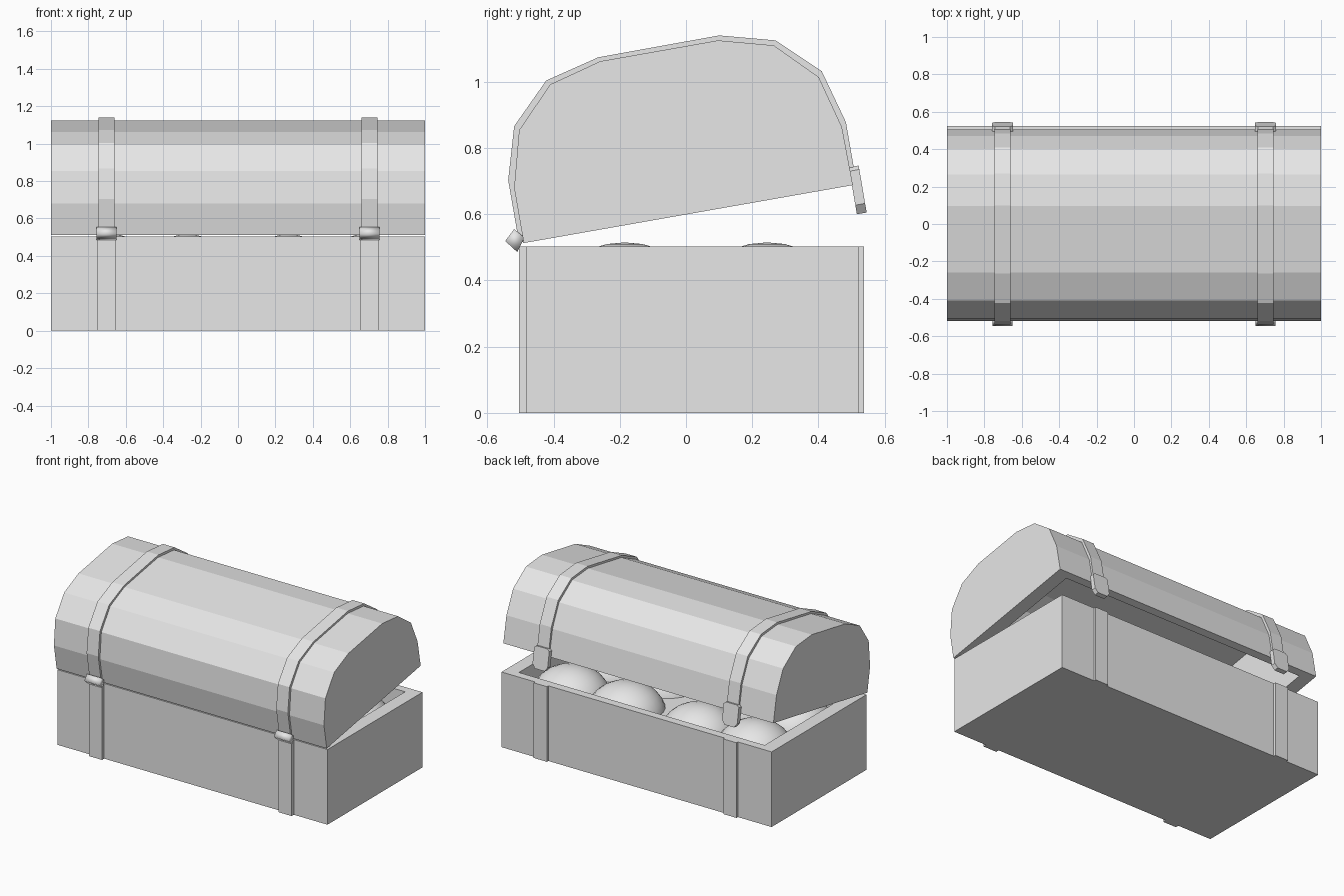
import bpy, bmesh
from mathutils import Vector

cube = bpy.data.objects.get("Cube")
if cube:
    bpy.data.objects.remove(cube, do_unlink=True)

grey = bpy.data.materials.new("plain_grey")
grey.use_nodes = True
grey.diffuse_color = (0.8, 0.8, 0.8, 1)
grey.node_tree.nodes["Principled BSDF"].inputs["Base Color"].default_value = (0.8, 0.8, 0.8, 1)


def finish(name, bm, smooth=False):
    bmesh.ops.recalc_face_normals(bm, faces=bm.faces)
    for f in bm.faces:
        f.smooth = smooth
    mesh = bpy.data.meshes.new(name)
    bm.to_mesh(mesh)
    bm.free()
    mesh.materials.append(grey)
    obj = bpy.data.objects.new(name, mesh)
    bpy.context.collection.objects.link(obj)
    return obj


def prism(name, points, offset, smooth=False):
    """Closed outline of 3D points pushed along an offset."""
    bm = bmesh.new()
    a = [bm.verts.new(p) for p in points]
    b = [bm.verts.new(Vector(p) + Vector(offset)) for p in points]
    n = len(a)
    bm.faces.new(a)
    bm.faces.new(b)
    for i in range(n):
        j = (i + 1) % n
        bm.faces.new((a[i], a[j], b[j], b[i]))
    return finish(name, bm, smooth)


def side_prism(name, outline, x, width, smooth=False):
    """Outline of (y, z) points extruded along x, centred on x."""
    return prism(name, [(x - width / 2, y, z) for y, z in outline], (width, 0, 0), smooth)


def hollow_shell(name, outer, inner, half, inner_half):
    """Trough made of an outer and an inner (y, z) profile, open along the rim."""
    bm = bmesh.new()
    ring = lambda prof, x: [bm.verts.new((x, y, z)) for y, z in prof]
    o0, o1 = ring(outer, -half), ring(outer, half)
    i0, i1 = ring(inner, -inner_half), ring(inner, inner_half)
    for a, b in ((o0, o1), (i0, i1)):
        bm.faces.new(a)
        bm.faces.new(b)
        for k in range(len(a) - 1):
            bm.faces.new((a[k], a[k + 1], b[k + 1], b[k]))
    # rim frame
    bm.faces.new((o0[0], o0[-1], i0[-1], i0[0]))
    bm.faces.new((o1[0], o1[-1], i1[-1], i1[0]))
    bm.faces.new((o0[0], o1[0], i1[0], i0[0]))
    bm.faces.new((o0[-1], o1[-1], i1[-1], i0[-1]))
    # the cavity faces point inwards, which recalculation resolves
    return finish(name, bm)


# chest body
FRONT, BACK, TOP = -0.482, 0.523, 0.503
hollow_shell("chest_body",
             [(FRONT, TOP), (FRONT, 0), (BACK, 0), (BACK, TOP)],
             [(FRONT + .055, TOP), (FRONT + .055, .36), (BACK - .055, .36), (BACK - .055, TOP)],
             1.0, 0.91)

# arched lid, tilted open
lid = [(-.490, .513), (-.519, .679), (-.504, .854), (-.410, .992), (-.259, 1.062),
       (.097, 1.125), (.265, 1.110), (.401, 1.014), (.471, .863), (.504, .688)]
cy, cz = (lid[0][0] + lid[-1][0]) / 2, (lid[0][1] + lid[-1][1]) / 2
lid_inner = [(cy + (y - cy) * .9, cz + (z - cz) * .9) for y, z in lid]
hollow_shell("lid", lid, lid_inner, 1.0, 0.91)

# cushioned contents
for col, x in enumerate((-.68, -.27, .27, .68)):
    for row, y in enumerate((-.185, .245)):
        bm = bmesh.new()
        bmesh.ops.create_uvsphere(bm, u_segments=24, v_segments=14, radius=1)
        for v in bm.verts:
            v.co = (x + v.co.x * .245, y + v.co.y * .24, .315 + v.co.z * .2)
        finish(f"cushion_{col + 1}_{row + 1}", bm, True)

# straps, hinges and latches on both sides
strap_outer = [(-.507, .530), (-.537, .703), (-.519, .866), (-.422, 1.004), (-.265, 1.074),
               (.100, 1.140), (.271, 1.125), (.410, 1.032), (.483, .878), (.514, .700)]
hinge = [(-.546, .519), (-.519, .555), (-.488, .530), (-.510, .486)]
down = Vector((0, .167, -.986))
out = Vector((0, .986, .167))
latch_top = Vector((0, .492, .742))
# latch outline: sideways and downwards, with clipped corners
latch = [(-.040, 0), (.040, 0), (.056, .012), (.056, .116),
         (.036, .144), (-.036, .144), (-.056, .116), (-.056, .012)]

for side, sx in (("left", 1), ("right", -1)):
    x = sx * .702
    side_prism(f"lid_strap_{side}", strap_outer + lid[::-1], x, .086)
    for end, y0, y1 in (("front", -.505, FRONT), ("back", BACK, .538)):
        side_prism(f"body_strap_{end}_{side}",
                   [(y0, 0), (y1, 0), (y1, TOP), (y0, TOP)], x, .098)
    side_prism(f"hinge_{side}", hinge, x, .107, smooth=True)
    prism(f"latch_{side}",
          [latch_top + Vector((x + u, 0, 0)) + down * s for u, s in latch], out * .03)
